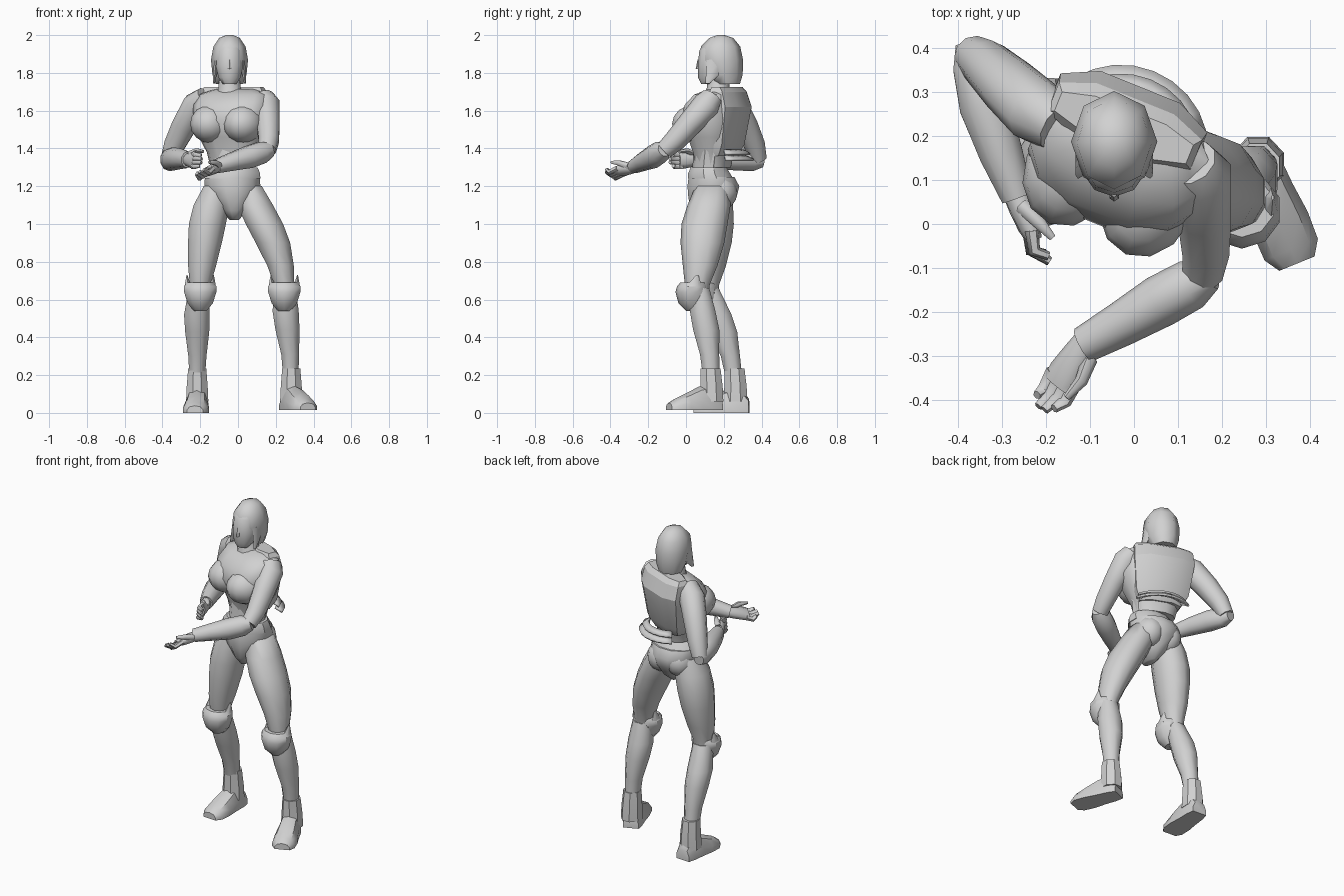
import bpy, bmesh, math
from mathutils import Vector, Matrix

GREY = bpy.data.materials.new("plain_grey")
GREY.diffuse_color = (0.64, 0.64, 0.64, 1)
Z = (0, 0, 1)
# Upper body is turned about the vertical axis
TORSO = Matrix.Translation((-0.01, 0.17, 0)) @ Matrix.Rotation(math.radians(-22), 4, 'Z')


def finish(name, bm, angle=42):
    bmesh.ops.recalc_face_normals(bm, faces=bm.faces[:])
    me = bpy.data.meshes.new(name)
    bm.to_mesh(me)
    bm.free()
    me.materials.append(GREY)
    for p in me.polygons:
        p.use_smooth = True
    me.set_sharp_from_angle(angle=math.radians(angle))
    ob = bpy.data.objects.new(name, me)
    bpy.context.collection.objects.link(ob)
    return ob


def loft(name, rings, side=(1, 0, 0), up=None, n=10, power=1.0, floor=None,
         M=Matrix(), angle=42, phase=0.5):
    """Skin through elliptical rings (x, y, z, half width, half depth)."""
    bm = bmesh.new()
    pts = [Vector(r[:3]) for r in rings]
    loops = []
    for i, r in enumerate(rings):
        t = Vector(up) if up else pts[min(i + 1, len(pts) - 1)] - pts[max(i - 1, 0)]
        t.normalize()
        u = Vector(side) - t * t.dot(Vector(side))
        u.normalize()
        v = t.cross(u)
        loop = []
        for k in range(n):
            a = 2 * math.pi * (k + phase) / n
            c, s = math.cos(a), math.sin(a)
            c = math.copysign(abs(c) ** power, c)
            s = math.copysign(abs(s) ** power, s)
            co = M @ (pts[i] + u * r[3] * c + v * r[4] * s)
            if floor is not None:
                co.z = max(co.z, floor)
            loop.append(bm.verts.new(co))
        loops.append(loop)
    for a, b in zip(loops, loops[1:]):
        for k in range(n):
            bm.faces.new((a[k], a[(k + 1) % n], b[(k + 1) % n], b[k]))
    bm.faces.new(loops[0][::-1])
    bm.faces.new(loops[-1])
    return finish(name, bm, angle)


def ball(name, loc, scale, M=Matrix()):
    bm = bmesh.new()
    bmesh.ops.create_uvsphere(bm, u_segments=12, v_segments=8, radius=1,
                              matrix=M @ Matrix.Translation(loc) @ Matrix.Diagonal((*scale, 1)))
    return finish(name, bm)


# Head, hair and neck
hx = -0.045
loft("hair", [(hx, .215, 1.74, .072, .07), (hx, .2, 1.79, .09, .1),
              (hx, .187, 1.87, .098, .115), (hx, .183, 1.94, .085, .104),
              (hx, .187, 1.985, .054, .063), (hx, .185, 2.0, .02, .02)], up=Z, n=8, phase=0, angle=60)
loft("face", [(hx, .115, 1.74, .036, .034), (hx, .13, 1.775, .062, .066),
              (hx, .142, 1.84, .076, .08), (hx, .145, 1.92, .07, .074),
              (hx, .165, 1.965, .05, .055)], up=Z, angle=60)
loft("nose", [(hx, .065, 1.82, .012, .014), (hx, .069, 1.87, .006, .008)], up=Z, n=6)
for s in (-1, 1):
    loft("hair_lock", [(hx + s * .082, .115, 1.745, .006, .012), (hx + s * .078, .14, 1.79, .012, .035),
                       (hx + s * .07, .16, 1.87, .012, .05)], up=Z, n=6, angle=60)
loft("neck", [(-.035, .17, 1.66, .085, .08), (-.045, .17, 1.72, .062, .06),
              (-.045, .175, 1.8, .055, .055)], up=Z)

# Chest in the turned torso frame
loft("chest", [(-.01, -.03, 1.30, .115, .085), (-.01, -.03, 1.38, .135, .1),
               (-.01, -.025, 1.46, .18, .13), (-.01, -.035, 1.55, .21, .155),
               (-.01, -.025, 1.63, .21, .14), (-.01, .0, 1.685, .2, .105), (-.01, .025, 1.715, .11, .065)],
     up=Z, n=12, power=.8, M=TORSO, angle=50)
for x in (-.105, .082):
    ball("bust", (x, -.1, 1.53), (.106, .125, .102), TORSO)

# Back plate with a faceted outline
loft("back_plate", [(-.02, .01, 1.36, .13, .065), (-.025, .035, 1.42, .165, .075),
                    (-.03, .055, 1.62, .19, .09), (-.03, .045, 1.7, .185, .07),
                    (-.03, .04, 1.725, .17, .045)],
     up=Z, n=8, power=.7, M=TORSO, angle=25)

# Two flared curved plates below the back plate
for z0, r0, r1 in ((1.395, .13, .165), (1.365, .14, .185)):
    bm = bmesh.new()
    rows = []
    for k in range(9):
        a = math.radians(34 + 14 * k)
        rows.append([bm.verts.new(TORSO @ Vector((-.015 + r * 1.05 * math.cos(a), r * math.sin(a), z)))
                     for r, z in ((r0, z0), (r1, z0 - .02))])
    for a, b in zip(rows, rows[1:]):
        bm.faces.new((a[0], a[1], b[1], b[0]))
    m = finish("back_skirt_plate", bm).modifiers.new("thickness", 'SOLIDIFY')
    m.thickness = .012

# Waist, belt and hips
loft("waist", [(-.025, .12, 1.24, .12, .095), (-.02, .12, 1.31, .112, .085),
               (-.01, .13, 1.4, .12, .09)], up=Z)
loft("belt", [(-.03, .13, 1.24, .154, .124), (-.025, .122, 1.27, .146, .114),
              (-.02, .12, 1.3, .128, .098)], up=Z, n=12, angle=30)
loft("hips", [(-.02, .115, 1.02, .025, .05), (-.02, .125, 1.07, .067, .1),
              (-.025, .14, 1.14, .124, .132), (-.03, .145, 1.2, .154, .142),
              (-.03, .135, 1.25, .15, .125)], up=Z, n=12, angle=60)
for x in (-.09, .04):
    ball("buttock", (x, .172, 1.165), (.085, .1, .095))

# Legs
thighs = {
    "left": [(.055, .14, 1.2, .075, .09), (.09, .122, 1.1, .1, .114), (.14, .098, 1.0, .104, .122),
             (.185, .087, .9, .096, .116), (.225, .075, .78, .074, .092), (.245, .06, .68, .056, .066),
             (.25, .06, .61, .05, .055)],
    "right": [(-.11, .14, 1.2, .075, .09), (-.14, .137, 1.1, .1, .112), (-.162, .135, 1.0, .103, .118),
              (-.175, .13, .9, .094, .112), (-.19, .12, .78, .078, .092), (-.2, .11, .68, .058, .066),
              (-.2, .115, .61, .05, .055)]}
shins = {
    "left": [(.25, .07, .66, .06, .058), (.252, .088, .54, .075, .073), (.262, .107, .44, .069, .075),
             (.276, .125, .31, .051, .055), (.28, .135, .18, .043, .047)],
    "right": [(-.205, .12, .66, .06, .058), (-.218, .17, .52, .073, .077), (-.216, .2, .43, .069, .077),
              (-.215, .235, .3, .052, .055), (-.216, .255, .18, .044, .047)]}
# side: knee centre, ankle centre, heel, toe, sole height
joints = {"left": ((.245, .03), (.282, .135), (.262, .175), (.37, -.09), .015),
          "right": ((-.2, .08), (-.216, .262), (-.21, .33), (-.228, .042), 0)}
for s, (k, a, heel, toe, sole) in joints.items():
    loft(s + "_thigh", thighs[s], up=Z, angle=60)
    loft(s + "_shin", shins[s], up=Z, n=8, angle=48)
    # Knee guard with two pointed upper corners
    loft(s + "_knee_guard", [(k[0], k[1] + .02, .54, .035, .05), (k[0], k[1] + .005, .58, .07, .075),
                             (k[0], k[1], .64, .09, .086), (k[0], k[1] + .005, .67, .09, .082),
                             (k[0], k[1] + .01, .69, .075, .07)],
         up=Z, n=10, angle=35)
    for d in (-1, 1):
        loft(s + "_knee_point", [(k[0] + d * .065, k[1] + .01, .665, .022, .045),
                                 (k[0] + d * .07, k[1] + .03, .73, .003, .006)], up=Z, n=6)
    # Ankle cuff and wedge shaped foot
    loft(s + "_ankle_cuff", [(a[0], a[1], .06, .064, .068), (a[0], a[1], .14, .06, .064),
                             (a[0], a[1] - .005, .235, .052, .057)], up=Z, n=8, angle=30)
    h, t = Vector((*heel, sole)), Vector((*toe, sole))
    d = (t - h).normalized()
    steps = ((-.01, .048, .075), (.15, .058, .14), (.4, .062, .125), (.65, .07, .09),
             (.88, .068, .06), (1, .045, .038))
    loft(s + "_foot", [(*h.lerp(t, f), w, z) for f, w, z in steps], side=d.cross(Vector(Z)),
         up=d, floor=sole, power=.8)

# Arms
loft("right_upper_arm", [(-.17, .22, 1.67, .06, .06), (-.22, .255, 1.63, .075, .075),
                         (-.285, .315, 1.52, .068, .068), (-.335, .362, 1.42, .058, .058),
                         (-.365, .383, 1.34, .046, .046)], side=(1, -1, 0), angle=60)
loft("right_forearm", [(-.375, .41, 1.335, .032, .035), (-.366, .36, 1.34, .048, .06),
                       (-.34, .27, 1.345, .06, .062), (-.302, .16, 1.345, .052, .054),
                       (-.265, .06, 1.34, .038, .044)])
loft("left_upper_arm", [(.13, .14, 1.67, .06, .06), (.15, .11, 1.63, .075, .075),
                        (.16, .02, 1.53, .064, .066), (.163, -.06, 1.44, .056, .058),
                        (.155, -.115, 1.39, .048, .048)], angle=60)
loft("left_forearm", [(.175, -.115, 1.395, .038, .036), (.13, -.137, 1.38, .06, .058),
                      (.06, -.175, 1.355, .062, .06), (-.03, -.228, 1.33, .05, .051),
                      (-.115, -.275, 1.305, .038, .042)], side=Z)


def hand(name, wrist, tip, side, normal, thumb):
    """Palm, four curled fingers and a thumb."""
    w, e = Vector(wrist), Vector(tip)
    s, nrm = Vector(side).normalized(), Vector(normal).normalized()
    loft(name + "_palm", [(*w.lerp(e, f), a, b) for f, a, b in
                          ((-.12, .03, .03), (.15, .038, .03), (.45, .046, .026), (.64, .044, .018))],
         side=s, n=8, angle=60)
    for i in range(4):
        o = s * (i - 1.5) * .022
        reach = (.88, 1, 1, .92)[i]
        path = [w.lerp(e, .5) + o, w.lerp(e, .78) + o * .95 - nrm * .012, w.lerp(e, reach) + o * .85 + nrm * .014]
        loft(name + "_finger", [(*p, r, r) for p, r in zip(path, (.016, .015, .01))], side=s, n=6, angle=60)
    path = [w.lerp(e, .12) + s * thumb * .03, w.lerp(e, .42) + s * thumb * .05 + nrm * .02,
            w.lerp(e, .7) + s * thumb * .048 + nrm * .036]
    loft(name + "_thumb", [(*p, r, r) for p, r in zip(path, (.018, .015, .008))], side=s, n=6, angle=60)


hand("left_hand", (-.112, -.275, 1.3), (-.205, -.42, 1.26), (.85, -.5, .5), (-.4, .1, 1), 1)
hand("right_hand", (-.265, .06, 1.34), (-.205, -.09, 1.335), (.1, 0, 1), (1, .4, 0), 1)
